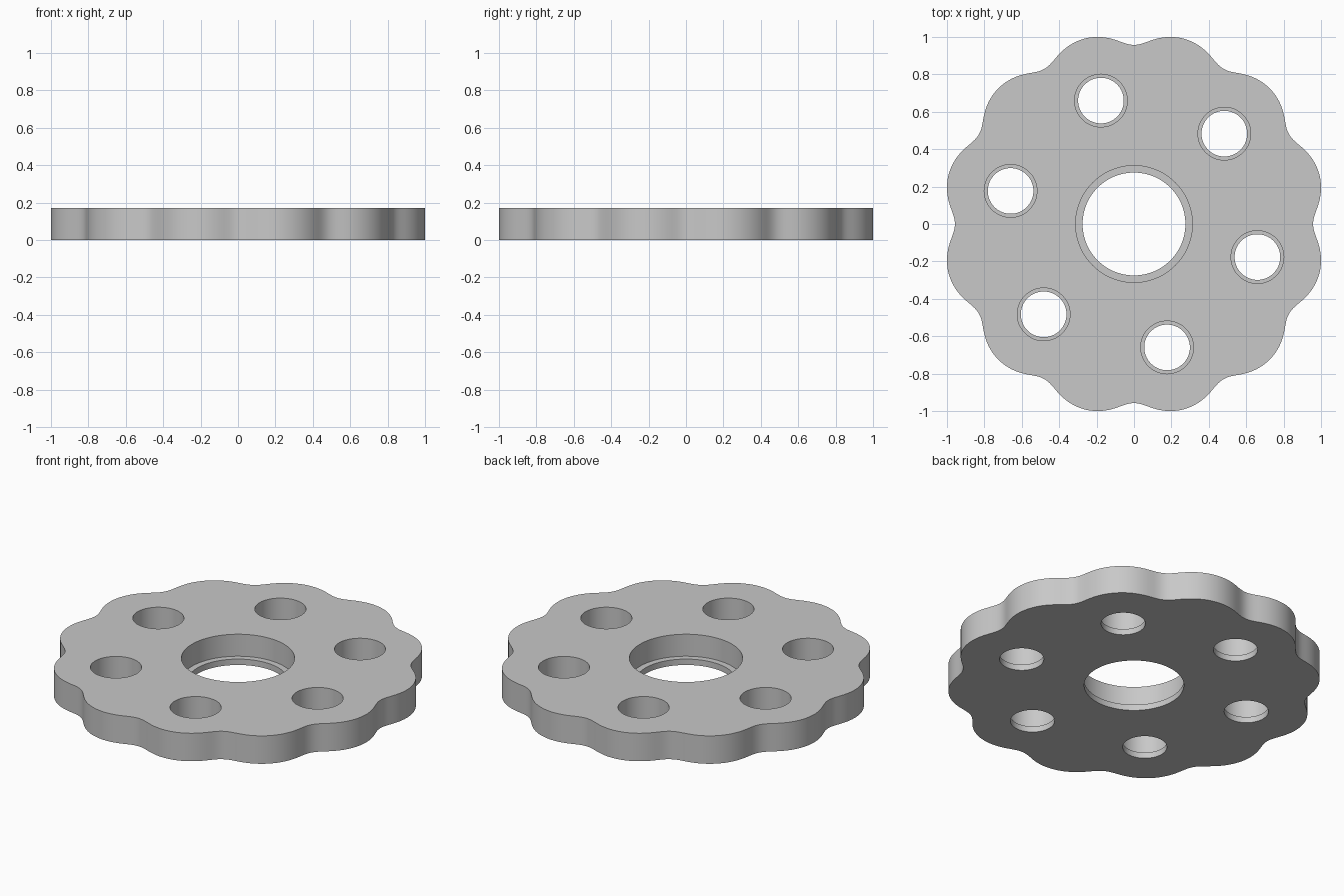
import bpy
import bmesh
from math import sin, cos, pi, hypot, radians

HEIGHT = 0.17
LEDGE = 0.036          # height of the step inside every bore
LOBES = 12

if "Cube" in bpy.data.objects:
    bpy.data.objects.remove(bpy.data.objects["Cube"])

steel = bpy.data.materials.new("grey_steel")
steel.use_nodes = True
GREY = (0.58, 0.58, 0.58, 1)
steel.diffuse_color = GREY
steel.node_tree.nodes["Principled BSDF"].inputs["Base Color"].default_value = GREY


def make_object(name, bm):
    bmesh.ops.recalc_face_normals(bm, faces=bm.faces)
    mesh = bpy.data.meshes.new(name)
    bm.to_mesh(mesh)
    bm.free()
    mesh.materials.append(steel)
    obj = bpy.data.objects.new(name, mesh)
    bpy.context.collection.objects.link(obj)
    return obj


def cycloid_outline(steps=480, eccentricity=0.034, roller=0.05):
    """Trochoid offset inward by the roller radius, scaled to span 2 units."""
    radius = 0.991 + roller
    n = LOBES + 1
    points = []
    for i in range(steps):
        t = 2 * pi * i / steps
        x = radius * cos(t) - eccentricity * cos(n * t)
        y = radius * sin(t) - eccentricity * sin(n * t)
        dx = -radius * sin(t) + n * eccentricity * sin(n * t)
        dy = radius * cos(t) - n * eccentricity * cos(n * t)
        length = hypot(dx, dy)
        points.append((x - roller * dy / length, y + roller * dx / length))
    scale = 1 / max(p[0] for p in points)
    return [(x * scale, y * scale) for x, y in points]


def add_stepped_bore(bm, x, y, bore, recess, sides):
    """Closed cutter: narrow through bore below, wider recess above."""
    profile = [(bore, -0.1), (bore, LEDGE), (recess, LEDGE), (recess, HEIGHT + 0.1)]
    rings = []
    for r, z in profile:
        rings.append([bm.verts.new((x + r * cos(2 * pi * k / sides),
                                    y + r * sin(2 * pi * k / sides), z))
                      for k in range(sides)])
    for low, high in zip(rings, rings[1:]):
        for k in range(sides):
            j = (k + 1) % sides
            bm.faces.new((low[k], low[j], high[j], high[k]))
    bm.faces.new(rings[0][::-1])
    bm.faces.new(rings[-1])


# Lobed plate
bm = bmesh.new()
base = bm.faces.new([bm.verts.new((x, y, 0)) for x, y in cycloid_outline()])
top = bmesh.ops.extrude_face_region(bm, geom=[base], use_keep_orig=True)["geom"]
for v in top:
    if isinstance(v, bmesh.types.BMVert):
        v.co.z = HEIGHT
disc = make_object("cycloidal_disc", bm)

# Central bearing bore and six output pin bores
bm = bmesh.new()
add_stepped_bore(bm, 0, 0, 0.275, 0.312, 96)
for k in range(6):
    a = radians(45 + 60 * k)
    add_stepped_bore(bm, 0.683 * cos(a), 0.683 * sin(a), 0.122, 0.141, 64)
cutter = make_object("bore_cutter", bm)
cutter.hide_render = True

cut = disc.modifiers.new("bores", 'BOOLEAN')
cut.operation = 'DIFFERENCE'
cut.solver = 'EXACT'
cut.object = cutter
bpy.ops.object.select_all(action='DESELECT')
bpy.context.view_layer.objects.active = disc
disc.select_set(True)
bpy.ops.object.modifier_apply(modifier=cut.name)
bpy.data.objects.remove(cutter)
bpy.ops.object.shade_smooth_by_angle(angle=radians(30))
